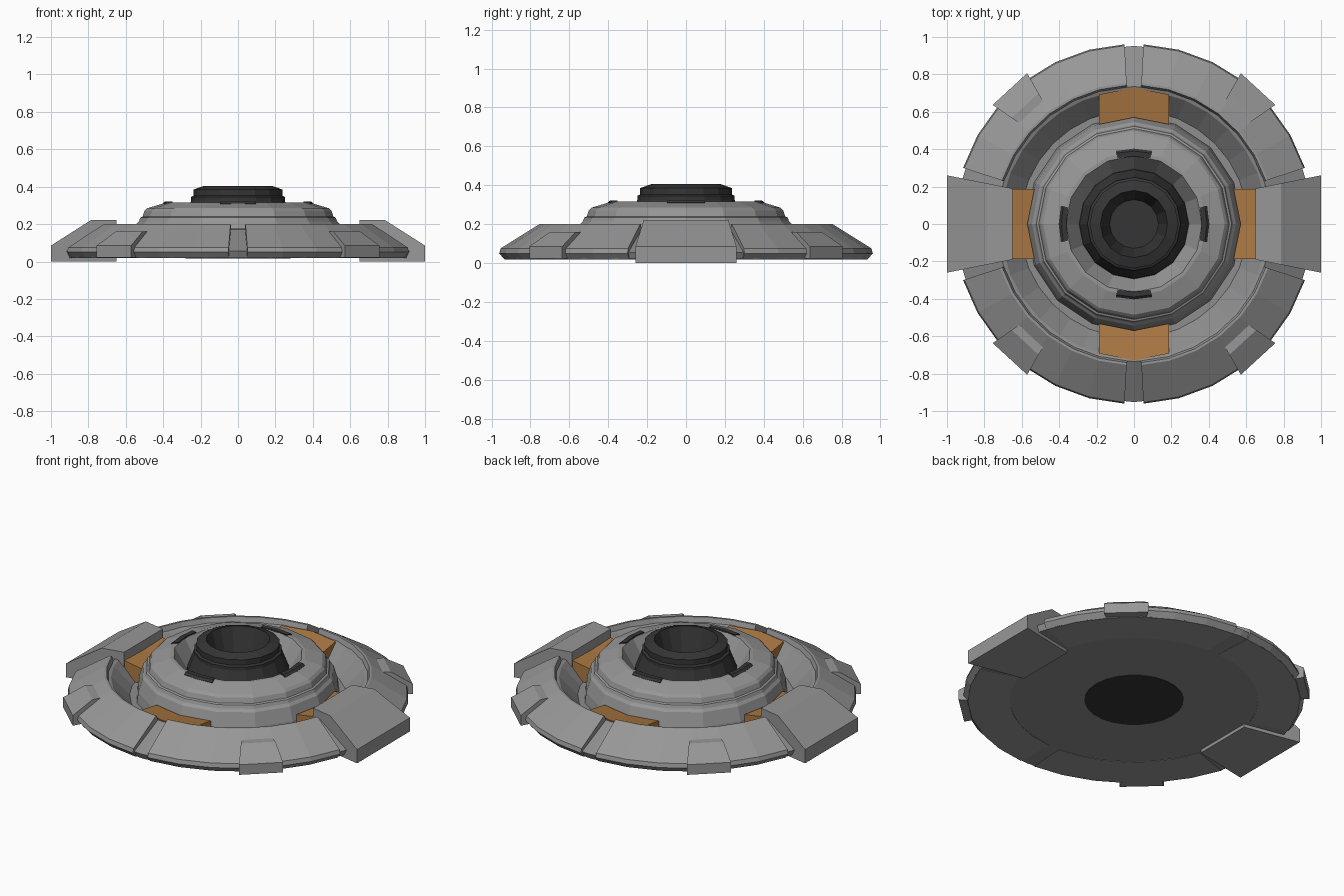
import bpy, bmesh, math
from mathutils import Matrix, Vector

if "Cube" in bpy.data.objects:
    bpy.data.objects.remove(bpy.data.objects["Cube"])


def material(name, rgb):
    m = bpy.data.materials.new(name)
    m.diffuse_color = (*rgb, 1)
    m.use_nodes = True
    m.node_tree.nodes["Principled BSDF"].inputs["Base Color"].default_value = m.diffuse_color
    return m


GREY = material("armour_grey", (0.31, 0.31, 0.31))
PAN = material("pan_grey", (0.27, 0.27, 0.27))
DARK = material("dark_metal", (0.036, 0.036, 0.036))
COPPER = material("copper", (0.41, 0.19, 0.055))


def finish(name, bm, mat):
    bmesh.ops.recalc_face_normals(bm, faces=bm.faces)
    me = bpy.data.meshes.new(name)
    bm.to_mesh(me)
    bm.free()
    ob = bpy.data.objects.new(name, me)
    bpy.context.collection.objects.link(ob)
    me.materials.append(mat)
    return ob


def lathe(name, profile, sides, mat=GREY):
    """Full turn of an (r, z) profile whose ends lie on the axis."""
    bm = bmesh.new()
    vs = [bm.verts.new((r, 0, z)) for r, z in profile]
    es = [bm.edges.new(p) for p in zip(vs, vs[1:])]
    bmesh.ops.spin(bm, geom=vs + es, cent=(0, 0, 0), axis=(0, 0, 1),
                   angle=2 * math.pi, steps=sides, use_duplicate=False)
    bmesh.ops.remove_doubles(bm, verts=bm.verts, dist=0.0005)
    return finish(name, bm, mat)


def bridge(bm, rows):
    """Join closed rows of vertices into a capped solid."""
    n = len(rows[0])
    for p, q in zip(rows, rows[1:]):
        for j in range(n):
            k = (j + 1) % n
            bm.faces.new((p[j], p[k], q[k], q[j]))
    bm.faces.new(rows[0])
    bm.faces.new(rows[-1])


def arc(name, section, start, end, steps, mat=GREY):
    """Closed (r, z) section swept between two angles in degrees."""
    bm = bmesh.new()
    rows = []
    for i in range(steps + 1):
        a = math.radians(start + (end - start) * i / steps)
        rows.append([bm.verts.new((r * math.cos(a), r * math.sin(a), z))
                     for r, z in section])
    bridge(bm, rows)
    return finish(name, bm, mat)


def wedge(name, section, width, angle, mat=GREY, bend=0.0):
    """(r, z) section extruded across its radius; width(r) is the half width,
    bend pulls the ends inward. Pointed along +x, then turned by angle."""
    bm = bmesh.new()
    rot = Matrix.Rotation(math.radians(angle), 4, 'Z')
    cols = (-1, 0, 1) if bend else (-1, 1)
    bridge(bm, [[bm.verts.new(rot @ Vector((r - bend * abs(s), s * width(r), z)))
                 for r, z in section] for s in cols])
    return finish(name, bm, mat)


# lower pan with the steep trough
lathe("base_pan", [(0, .02), (.6, .02), (.935, .02), (.952, .055), (.735, .172),
                   (.715, .165), (.61, .055), (0, .055)], 32, PAN)

# stepped dome with a sunken bowl
lathe("dome", [(0, .04), (.58, .04), (.57, .12), (.545, .2), (.53, .215),
               (.522, .235), (.51, .24), (.5, .27), (.485, .285), (.385, .315),
               (.365, .315), (.285, .18), (0, .18)], 16)

# hollow hub and its dark underside
lathe("hub", [(0, .15), (.3, .15), (.29, .22), (.25, .325), (.25, .345),
              (.237, .352), (.237, .385), (.18, .405), (.13, .25), (0, .25)], 16, DARK)
lathe("hub_underside", [(0, .017), (.28, .017), (.28, .03), (0, .03)], 24, DARK)

# four armour ring quarters
ring = [(.935, .018), (.962, .05), (.955, .075), (.755, .2), (.742, .2),
        (.73, .165), (.70, .12), (.70, .018)]
for i, (a, b) in enumerate([(18.2, 87), (93, 161.8), (198.2, 267), (273, 341.8)]):
    arc(f"armour_ring_{i}", ring, a, b, 6)

# tabs on the ring quarters
tab = [(.98, .022), (.98, .085), (.86, .16), (.80, .16), (.80, .022)]
for i, a in enumerate((47.4, 132.6, 227.4, 312.6)):
    wedge(f"ring_tab_{i}", tab, lambda r: .098 + (r - .86) * .225, a)

# large side blocks
block = [(1, 0), (1, .085), (.785, .222), (.65, .222), (.65, 0)]
for side, a in (("right", 0), ("left", 180)):
    wedge(f"{side}_block", block, lambda r: .19 + (r - .65) * .2, a)

# copper inserts and dark clips on the four axes
insert = [(.57, .05), (.57, .15), (.73, .176), (.73, .05)]
clip = [(.362, .285), (.362, .322), (.39, .322), (.403, .31), (.403, .285)]
for i in range(4):
    wedge(f"copper_insert_{i}", insert, lambda r: .187, 90 * i, COPPER, bend=.038)
    arc(f"dome_clip_{i}", clip, 90 * i - 14, 90 * i + 14, 2, DARK)
